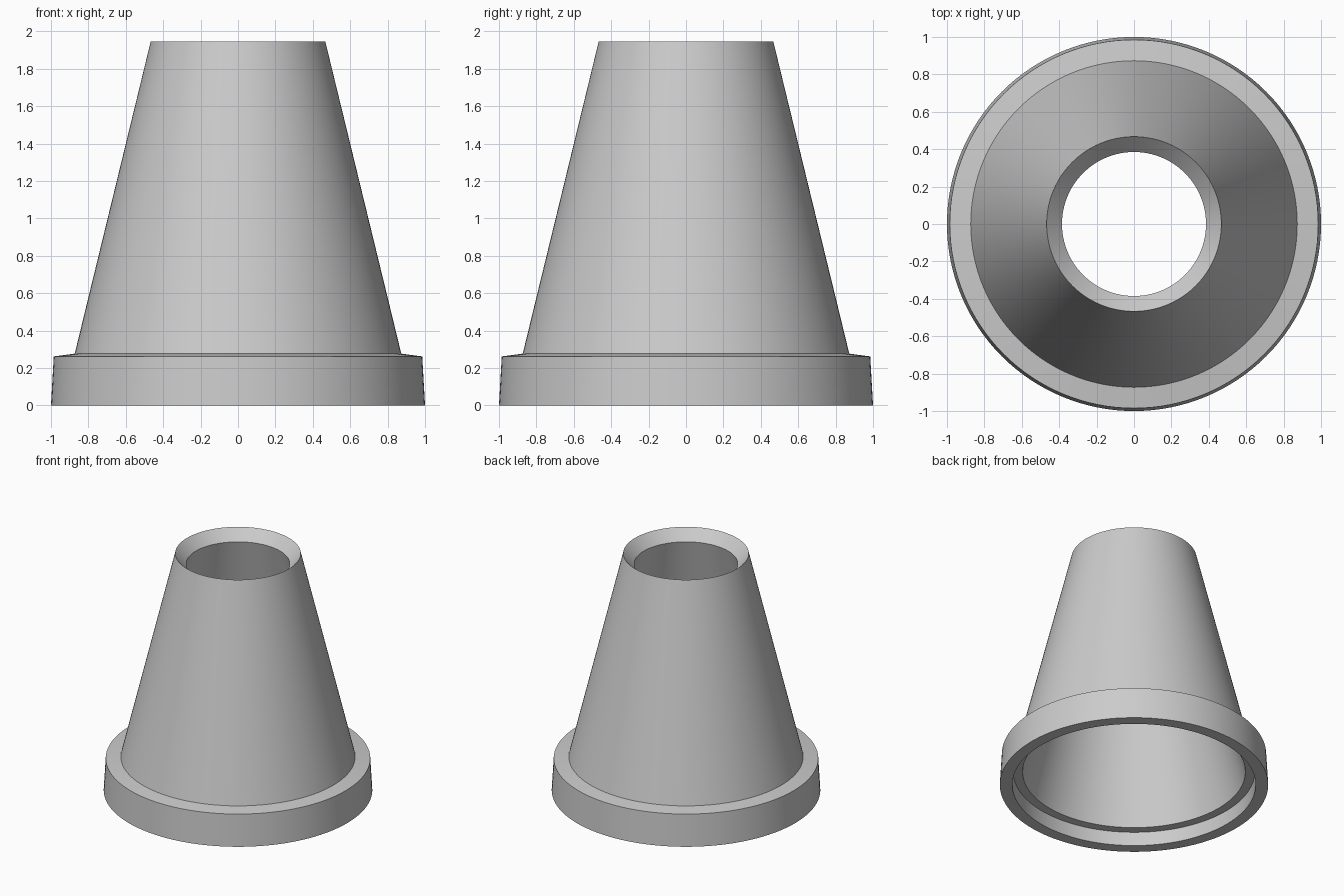
import bpy
import bmesh
import math

cube = bpy.data.objects.get("Cube")
if cube:
    bpy.data.objects.remove(cube, do_unlink=True)

SEGMENTS = 128

grey = bpy.data.materials.new("light_grey")
colour = (0.6, 0.6, 0.6, 1)
grey.diffuse_color = colour
grey.use_nodes = True
grey.node_tree.nodes["Principled BSDF"].inputs["Base Color"].default_value = colour


def lathe(name, profile, material):
    """Revolve a closed (radius, height) profile around the z axis."""
    bm = bmesh.new()
    rings = []
    for r, z in profile:
        rings.append([
            bm.verts.new((r * math.cos(a), r * math.sin(a), z))
            for a in (math.tau * i / SEGMENTS for i in range(SEGMENTS))
        ])
    for low, high in zip(rings, rings[1:] + rings[:1]):
        for i in range(SEGMENTS):
            j = (i + 1) % SEGMENTS
            bm.faces.new((low[i], low[j], high[j], high[i]))
    bmesh.ops.recalc_face_normals(bm, faces=bm.faces)
    mesh = bpy.data.meshes.new(name)
    bm.to_mesh(mesh)
    bm.free()
    mesh.materials.append(material)
    obj = bpy.data.objects.new(name, mesh)
    bpy.context.collection.objects.link(obj)
    bpy.ops.object.select_all(action="DESELECT")
    obj.select_set(True)
    bpy.context.view_layer.objects.active = obj
    bpy.ops.object.shade_smooth_by_angle(angle=math.radians(20))
    return obj


# Hollow cone with a flanged base, bevelled mouth and recessed underside
lathe("hollow_flanged_cone", [
    (1.0, 0.0),       # base outer edge
    (0.985, 0.262),   # top of base collar
    (0.873, 0.277),   # foot of cone
    (0.467, 1.945),   # mouth lip
    (0.385, 1.86),    # bottom of mouth bevel
    (0.83, 0.11),     # inner wall foot
    (0.90, 0.11),     # recess ledge
    (0.907, 0.0),     # base inner edge
], grey)
